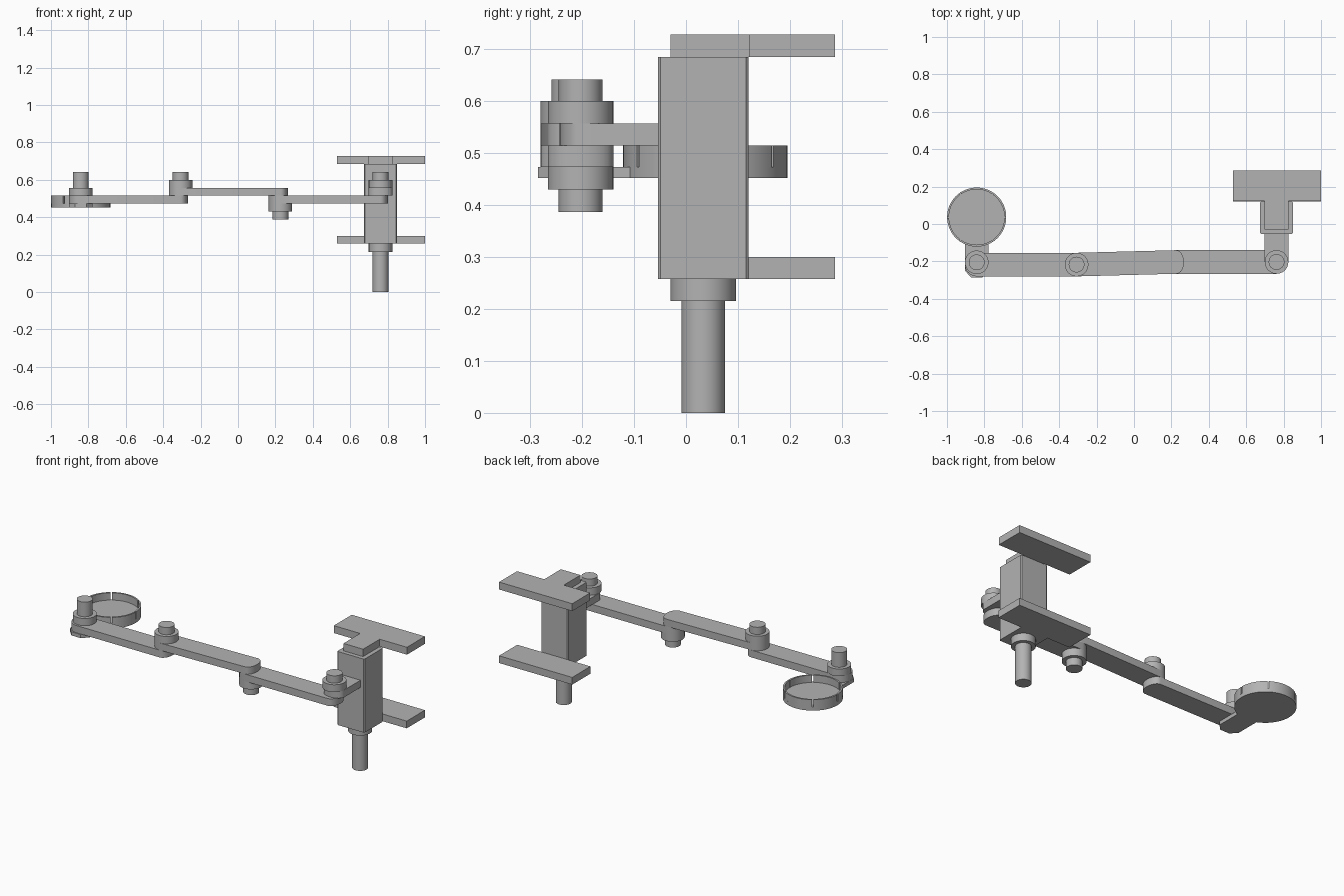
import bpy, bmesh, math
from mathutils import Vector

old = bpy.data.objects.get("Cube")
if old:
    bpy.data.objects.remove(old, do_unlink=True)

grey = bpy.data.materials.new("plain grey")
grey.use_nodes = True
GREY = (0.45, 0.45, 0.45, 1)
grey.diffuse_color = GREY
grey.node_tree.nodes["Principled BSDF"].inputs["Base Color"].default_value = GREY


def prism(name, outline, z0, z1, smooth=True):
    """Extrude a flat outline between two heights."""
    bm = bmesh.new()
    base = bm.faces.new([bm.verts.new((x, y, z0)) for x, y in outline])
    out = bmesh.ops.extrude_face_region(bm, geom=[base])
    for v in out["geom"]:
        if isinstance(v, bmesh.types.BMVert):
            v.co.z = z1
    bmesh.ops.recalc_face_normals(bm, faces=bm.faces)
    mesh = bpy.data.meshes.new(name)
    bm.to_mesh(mesh)
    bm.free()
    mesh.materials.append(grey)
    obj = bpy.data.objects.new(name, mesh)
    bpy.context.collection.objects.link(obj)
    if smooth:
        bpy.ops.object.select_all(action="DESELECT")
        obj.select_set(True)
        bpy.context.view_layer.objects.active = obj
        bpy.ops.object.shade_smooth_by_angle(angle=math.radians(30))
    return obj


def arc(center, radius, a0, a1, n):
    return [(center[0] + radius * math.cos(a0 + (a1 - a0) * i / n),
             center[1] + radius * math.sin(a0 + (a1 - a0) * i / n)) for i in range(n + 1)]


def disc(name, center, radius, z0, z1, n=48):
    return prism(name, arc(center, radius, 0, math.tau, n)[:-1], z0, z1)


def link(name, start, end, z0, z1, bulge=0.04):
    """Flat bar with a full round start and a shallow rounded far end."""
    start, end = Vector(start), Vector(end)
    along = (end - start).normalized()
    side = Vector((-along.y, along.x))
    half, steps, outline = 0.063, 16, []
    for origin, reach, first in ((end, bulge, -math.pi / 2), (start, half, math.pi / 2)):
        for i in range(steps + 1):
            a = first + math.pi * i / steps
            outline.append(origin + along * reach * math.cos(a) + side * half * math.sin(a))
    return prism(name, outline, z0, z1)


def rect(x0, x1, y0, y1):
    return [(x0, y0), (x1, y0), (x1, y1), (x0, y1)]


def joint(name, center, levels):
    """Wide collar followed by a narrower pin."""
    a, b, c = levels
    disc(name + "_collar", center, 0.063, min(a, b), max(a, b))
    disc(name + "_pin", center, 0.042, min(b, c), max(b, c))


# Upright mount: post, collar, body and the two tee plates
MX = 0.762
joint("mount_post", (MX, 0.033), (0.258, 0.215, 0))
body = prism("mount_body", rect(MX - 0.087, MX + 0.087, -0.054, 0.12), 0.258, 0.685, False)
bm = bmesh.new()
bm.from_mesh(body.data)
corners = [e for e in bm.edges if abs(e.verts[0].co.z - e.verts[1].co.z) > 0.1]
bmesh.ops.bevel(bm, geom=corners, offset=0.005, segments=1, affect="EDGES")
bm.to_mesh(body.data)
bm.free()

tee = [(MX - 0.063, -0.03), (MX + 0.063, -0.03), (MX + 0.063, 0.122), (1, 0.122),
       (1, 0.287), (0.53, 0.287), (0.53, 0.122), (MX - 0.063, 0.122)]
prism("top_tee_plate", tee, 0.685, 0.728, False)
prism("bottom_plate", rect(0.53, 1, 0.12, 0.287), 0.258, 0.3, False)

# Folding arm: alternating links joined by pins
shoulder, elbow = (MX, -0.203), (0.227, -0.203)
wrist, tip = (-0.307, -0.217), (-0.841, -0.217)
link("mount_bracket", (MX, -0.03), shoulder, 0.515, 0.557)
link("inner_link", elbow, shoulder, 0.473, 0.515)
link("middle_link", wrist, elbow, 0.515, 0.557)
link("outer_link", tip, wrist, 0.473, 0.515)
joint("shoulder", shoulder, (0.557, 0.6, 0.642))
joint("elbow", elbow, (0.473, 0.43, 0.387))
joint("wrist", wrist, (0.557, 0.6, 0.642))
joint("tip", (-0.841, -0.205), (0.515, 0.557, 0.642))

# Cup holder: support tab, floor and slotted rim
CX, CY, R = -0.841, 0.037, 0.158
prism("cup_tab", [(CX - 0.063, -0.1), (CX - 0.063, -0.25), (CX - 0.03, -0.285),
                  (CX + 0.03, -0.285), (CX + 0.063, -0.25), (CX + 0.063, -0.1)],
      0.452, 0.473, False)
disc("cup_floor", (CX, CY), R, 0.452, 0.473, 64)
slots = [math.radians(a) for a in (0, 55, 125, 180, 235, 305, 360)]
gap = 0.025
for i, (a, b) in enumerate(zip(slots, slots[1:])):
    outer = arc((CX, CY), R, a + gap, b - gap, 14)
    inner = arc((CX, CY), R - 0.01, b - gap, a + gap, 14)
    prism(f"cup_rim_{i + 1}", outer + inner, 0.473, 0.515)
